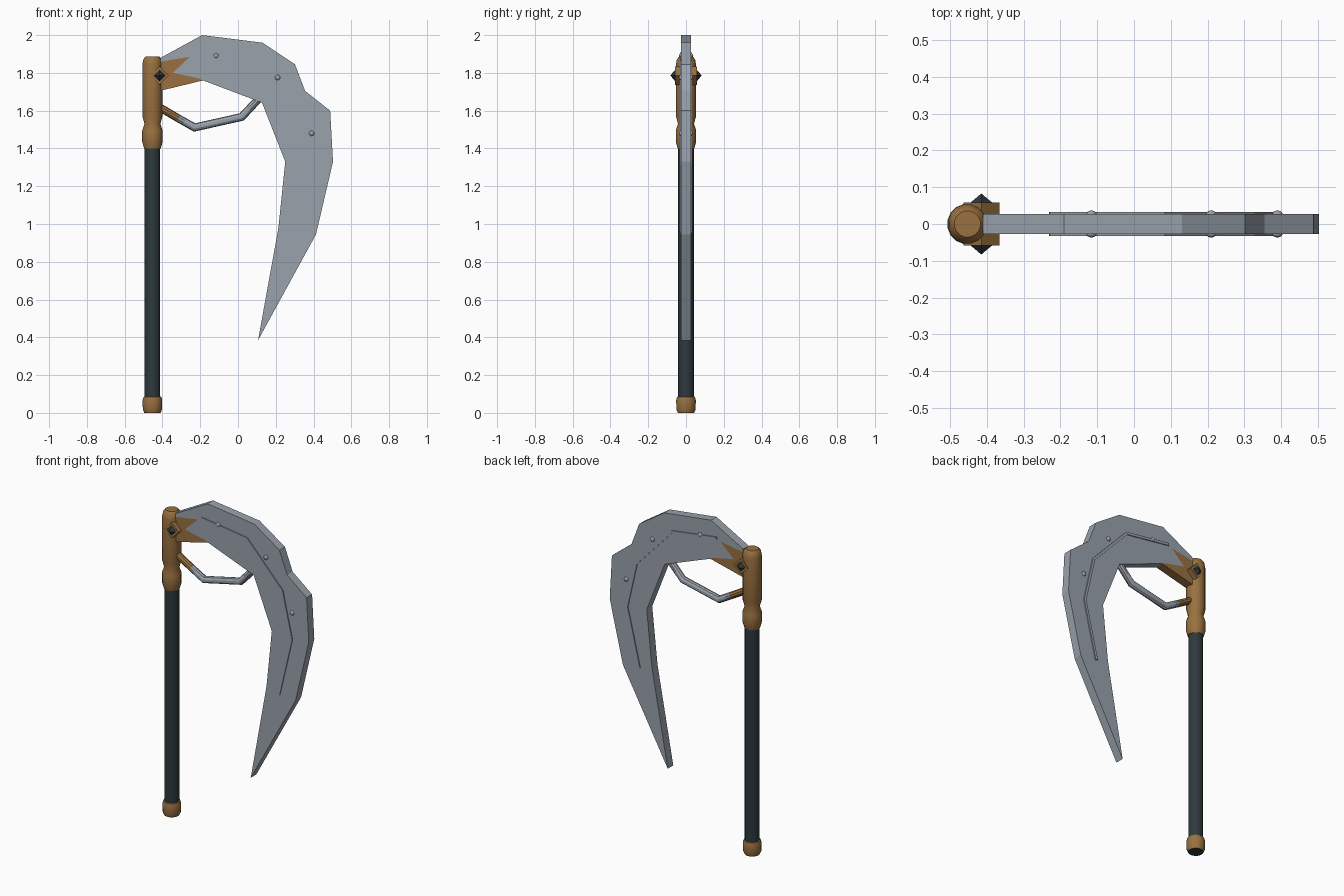
import bpy, bmesh, math
from mathutils import Vector

if "Cube" in bpy.data.objects:
    bpy.data.objects.remove(bpy.data.objects["Cube"])


def material(name, rgb):
    m = bpy.data.materials.new(name)
    m.diffuse_color = (*rgb, 1)
    m.use_nodes = True
    m.node_tree.nodes["Principled BSDF"].inputs["Base Color"].default_value = m.diffuse_color
    return m


STEEL = material("steel grey", (0.32, 0.36, 0.41))
BRONZE = material("bronze", (0.32, 0.165, 0.052))
DARK = material("dark slate", (0.027, 0.040, 0.048))
POLE_X = -0.453


def finish(name, bm, mats, smooth=False, rule=None):
    bmesh.ops.recalc_face_normals(bm, faces=bm.faces)
    for f in bm.faces:
        f.smooth = smooth
        if rule:
            f.material_index = rule(f)
    me = bpy.data.meshes.new(name)
    bm.to_mesh(me)
    bm.free()
    for m in mats:
        me.materials.append(m)
    if smooth:
        me.set_sharp_from_angle(angle=math.radians(35))
    ob = bpy.data.objects.new(name, me)
    bpy.context.collection.objects.link(ob)
    return ob


def skin(bm, rings):
    """Join rings of vertices with quads and cap both ends."""
    n = len(rings[0])
    for a, b in zip(rings, rings[1:]):
        for i in range(n):
            j = (i + 1) % n
            bm.faces.new((a[i], a[j], b[j], b[i]))
    bm.faces.new(rings[0])
    bm.faces.new(rings[-1])


def lathe(name, profile, mats, sides=16, rule=None):
    bm = bmesh.new()
    rings = []
    for r, z in profile:
        angles = [2 * math.pi * (i + 0.5) / sides for i in range(sides)]
        rings.append([bm.verts.new((POLE_X + r * math.cos(a), r * math.sin(a), z)) for a in angles])
    skin(bm, rings)
    return finish(name, bm, mats, True, rule)


def prism(name, pts, half, mat):
    """Outline in x, z extruded evenly to both sides of y = 0."""
    bm = bmesh.new()
    skin(bm, [[bm.verts.new((x, y, z)) for x, z in pts] for y in (-half, half)])
    return finish(name, bm, [mat])


def miters(path):
    """Sideways offset direction at each point of an x, z path."""
    out = []
    for i, p in enumerate(path):
        d = Vector((0, 0))
        a = (p - path[i - 1]).normalized() if i else None
        b = (path[i + 1] - p).normalized() if i < len(path) - 1 else None
        a, b = a or b, b or a
        d = (a + b).normalized()
        out.append(Vector((-d.y, d.x)) / d.dot(a))
    return out


# Pole, bronze pommel and bronze head
lathe("pole", [(0.042, 0.02), (0.042, 1.45)], [DARK])
lathe("pommel", [(0.044, 0), (0.052, 0.018), (0.053, 0.068), (0.048, 0.085), (0.04, 0.088)],
      [BRONZE, DARK], rule=lambda f: 1 if f.calc_center_median().z < 0.005 else 0)
lathe("head", [(0.045, 1.40), (0.055, 1.435), (0.055, 1.495), (0.043, 1.53), (0.054, 1.57),
               (0.054, 1.845), (0.049, 1.872), (0.036, 1.887)], [BRONZE])

# Blade, split along a jagged line between the bronze root and the steel
jagged = [(-0.185, 1.76), (-0.21, 1.772), (-0.345, 1.80), (-0.255, 1.885), (-0.41, 1.86)]
prism("blade_root", [(-0.44, 1.85), (-0.44, 1.70), (-0.40, 1.708)] + jagged, 0.027, BRONZE)
outer = [(-0.41, 1.88), (-0.19, 2.0), (0.13, 1.96), (0.302, 1.845), (0.355, 1.705),
         (0.488, 1.60), (0.503, 1.33), (0.413, 0.945), (0.106, 0.384)]
inner = [(0.214, 0.98), (0.25, 1.33), (0.127, 1.642)]
prism("blade", outer + inner + jagged, 0.027, STEEL)

# Thin raised rib following the blade on both faces
rib = [Vector(p) for p in [(-0.23, 1.90), (0.08, 1.857), (0.32, 1.60), (0.385, 1.315), (0.30, 0.955)]]
side = miters(rib)
w = 0.008
prism("blade_rib", [tuple(p + s * w) for p, s in zip(rib, side)]
      + [tuple(p - s * w) for p, s in reversed(list(zip(rib, side)))], 0.033, STEEL)

# Rivets on both faces
bm = bmesh.new()
for x, z in [(-0.116, 1.89), (0.21, 1.775), (0.39, 1.48)]:
    for s in (-1, 1):
        res = bmesh.ops.create_uvsphere(bm, u_segments=12, v_segments=8, radius=0.014)
        for v in res["verts"]:
            v.co = Vector((x + v.co.x, s * 0.027 + v.co.y * 0.7, z + v.co.z))
finish("rivets", bm, [STEEL], True)

# Diamond mount with a pointed gem on each face
GX, GZ = -0.415, 1.786


def diamond(r):
    return [(GX + r, GZ), (GX, GZ + r), (GX - r, GZ), (GX, GZ - r)]


prism("gem_mount", diamond(0.049), 0.058, BRONZE)
bm = bmesh.new()
for s in (-1, 1):
    base = [bm.verts.new((x, s * 0.056, z)) for x, z in diamond(0.032)]
    tip = bm.verts.new((GX, s * 0.083, GZ))
    bm.faces.new(base)
    for i in range(4):
        bm.faces.new((base[i], base[(i + 1) % 4], tip))
finish("gems", bm, [DARK])

# Bent guard bar between the head and the blade
path = [Vector(p) for p in [(-0.44, 1.632), (-0.315, 1.559), (-0.23, 1.511), (0.02, 1.567), (0.135, 1.69)]]
bm = bmesh.new()
rings = []
for p, s in zip(path, miters(path)):
    ring = []
    for i in range(10):
        a = 2 * math.pi * i / 10
        q = p + s * 0.021 * math.cos(a)
        ring.append(bm.verts.new((q.x, 0.021 * math.sin(a), q.y)))
    rings.append(ring)
skin(bm, rings)
finish("guard_bar", bm, [STEEL, BRONZE], True,
       rule=lambda f: 1 if f.calc_center_median().x < -0.32 else 0)
